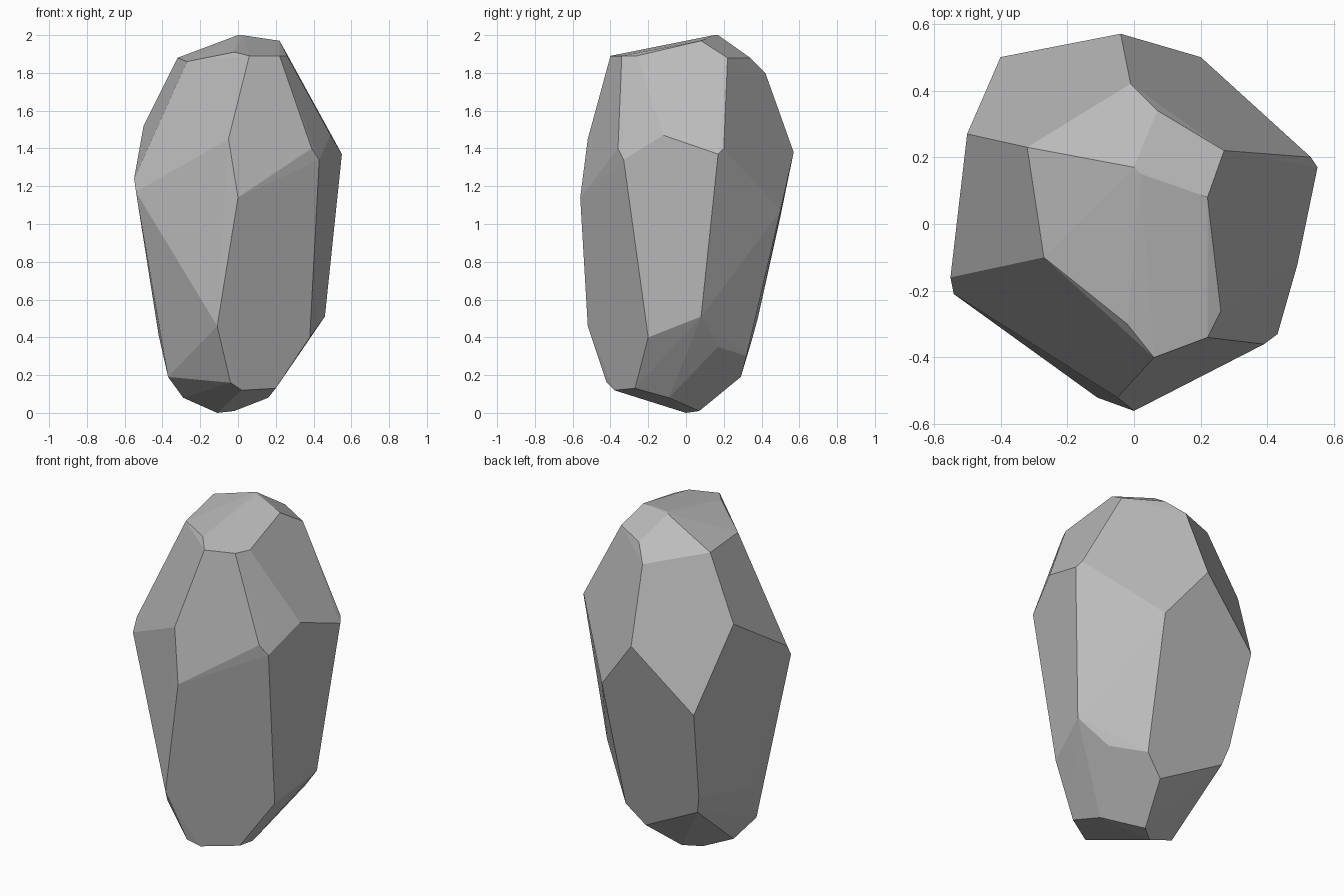
import bpy
import bmesh
import math

# Remove the default object
default_cube = bpy.data.objects.get("Cube")
if default_cube:
    bpy.data.objects.remove(default_cube, do_unlink=True)


def make_material(name, color):
    material = bpy.data.materials.new(name)
    material.use_nodes = True
    material.diffuse_color = color
    material.node_tree.nodes["Principled BSDF"].inputs["Base Color"].default_value = color
    return material


# Corner rings of the boulder, in hundredths of a unit
# Crown: ridge, flat slanting cap and its chipped rear edge
crown = [
    (0, 17, 200), (2, 15, 200), (22, 8, 197), (27, 22, 188),
    (7, 34, 188), (-1, 42, 180), (-32, 23, 188), (-27, -10, 186),
    (-2, -30, 191), (6, -40, 189), (22, -34, 189), (26, -26, 189),
]

# Shoulder: where the steep sides meet the sloping upper facets
shoulder = [
    (-4, 57, 138), (20, 50, 107), (53, 20, 140), (55, 17, 137),
    (49, -12, 147), (43, -33, 134), (39, -36, 140), (-5, -52, 145),
    (0, -56, 114), (-54, -21, 117), (-55, -16, 124), (-50, 27, 152),
    (-40, 50, 104),
]

# Skirt: lower ends of the long side facets
skirt = [
    (-11, -52, 46), (38, -20, 40), (46, 8, 51), (32, 17, 35),
    (17, 32, 30), (-35, 38, 50), (-32, 35, 39), (-42, -4, 41),
]

# Foot: chipped underside
foot = [
    (-37, -13, 19), (-4, -42, 16), (2, -38, 12), (20, -27, 13),
    (16, -9, 8), (6, 29, 19), (-2, 7, 1), (-11, 0, 0), (-29, -3, 8),
]


def build_faceted_stone(name, rings, material):
    """Wrap the corner rings in a convex shell and merge coplanar triangles."""
    shell = bmesh.new()
    for ring in rings:
        for corner in ring:
            shell.verts.new([value / 100 for value in corner])
    hull = bmesh.ops.convex_hull(shell, input=shell.verts[:], use_existing_faces=False)

    # Drop any corner that ended up inside the shell
    inside = [item for item in hull["geom_interior"] if isinstance(item, bmesh.types.BMVert)]
    bmesh.ops.delete(shell, geom=inside, context="VERTS")

    # Clean flat facets
    bmesh.ops.dissolve_limit(
        shell,
        angle_limit=math.radians(3),
        verts=shell.verts[:],
        edges=shell.edges[:],
    )
    bmesh.ops.recalc_face_normals(shell, faces=shell.faces[:])
    for face in shell.faces:
        face.smooth = False

    mesh = bpy.data.meshes.new(name)
    shell.to_mesh(mesh)
    shell.free()
    mesh.materials.append(material)
    stone = bpy.data.objects.new(name, mesh)
    bpy.context.collection.objects.link(stone)
    return stone


stone_grey = make_material("stone grey", (0.5, 0.5, 0.5, 1))
build_faceted_stone("boulder", [crown, shoulder, skirt, foot], stone_grey)
